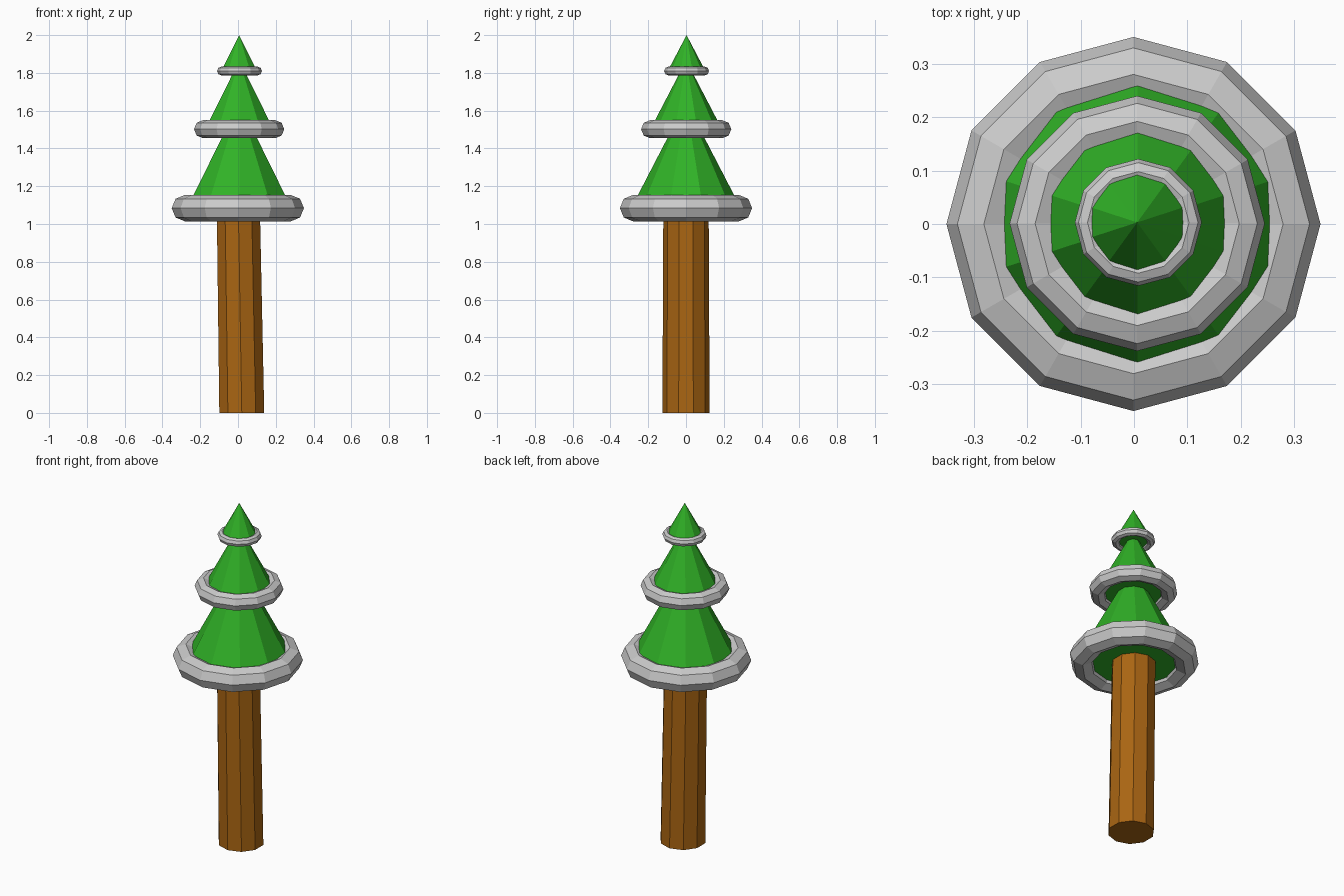
import bpy
import bmesh

if "Cube" in bpy.data.objects:
    bpy.data.objects.remove(bpy.data.objects["Cube"])


def material(name, rgb):
    m = bpy.data.materials.new(name)
    m.diffuse_color = (*rgb, 1)
    m.use_nodes = True
    m.node_tree.nodes["Principled BSDF"].inputs["Base Color"].default_value = m.diffuse_color
    return m


green = material("needle_green", (0.03, 0.45, 0.02))
brown = material("bark_brown", (0.40, 0.13, 0.006))


def cone(name, base_z, top_z, r1, r2, mat, x=0.0, y=0.0):
    bpy.ops.mesh.primitive_cone_add(vertices=10, radius1=r1, radius2=r2, depth=top_z - base_z,
                                    location=(x, y, (base_z + top_z) / 2))
    ob = bpy.context.object
    ob.name = name
    ob.data.materials.append(mat)
    return ob


# trunk, leaning slightly towards -x at the top
trunk = cone("trunk", 0, 1.07, 0.125, 0.12, brown)
bm = bmesh.new()
bm.from_mesh(trunk.data)
for v in bm.verts:
    v.co.x += 0.02 if v.co.z < 0 else 0.002
bm.to_mesh(trunk.data)
bm.free()

# three foliage tiers, each circled by a ring at its base
tiers = [
    # name, cone base z, apex z, base radius, cone x, ring z, ring radius, ring x, y
    ("lower", 1.05, 1.645, 0.308, 0.007, 1.084, 0.28, -0.001, 0.0),
    ("middle", 1.48, 1.866, 0.201, 0.007, 1.502, 0.191, 0.006, 0.001),
    ("upper", 1.80, 2.00, 0.105, 0.006, 1.81, 0.095, 0.008, 0.003),
]
for name, base, apex, r, cx, ring_z, ring_r, rx, ry in tiers:
    cone(name + "_foliage", base, apex, r, 0, green, cx, ry)
    bpy.ops.mesh.primitive_torus_add(major_segments=12, minor_segments=8, major_radius=ring_r,
                                     minor_radius=ring_r / 4, location=(rx, ry, ring_z))
    bpy.context.object.name = name + "_ring"
    bpy.ops.object.shade_flat()
